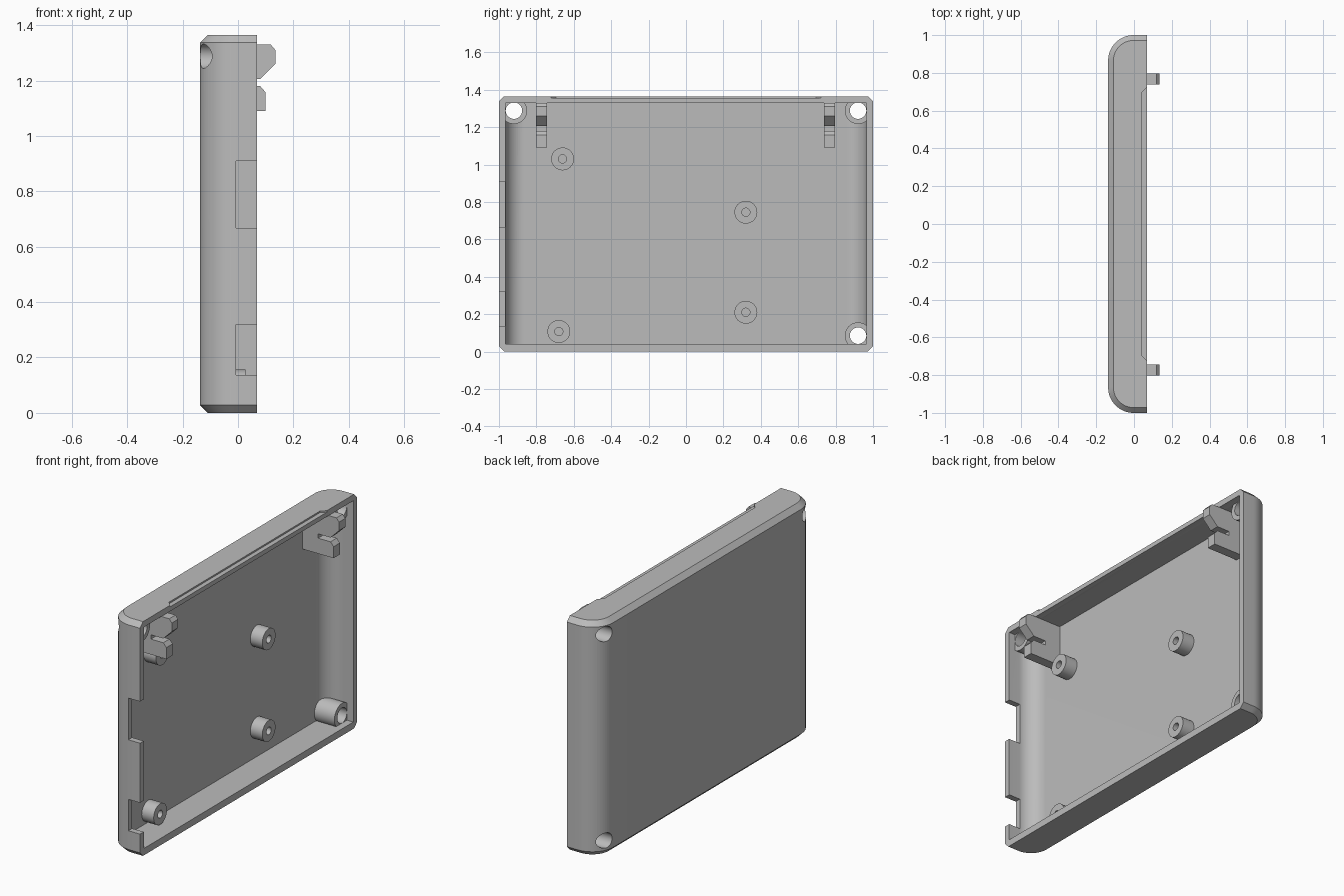
import bpy, bmesh
from math import sin, cos, pi, radians

cube = bpy.data.objects.get("Cube")
if cube:
    bpy.data.objects.remove(cube)

GREY = (0.5, 0.5, 0.5, 1)
grey = bpy.data.materials.new("grey plastic")
grey.use_nodes = True
grey.diffuse_color = GREY
grey.node_tree.nodes["Principled BSDF"].inputs["Base Color"].default_value = GREY

BACK, RIM, HEIGHT = -0.137, 0.068, 1.365
WALL, CHAMFER, FLOOR = 0.035, 0.028, -0.102


def loft(name, rings):
    """Join matching rings of points into a closed solid."""
    bm = bmesh.new()
    loops = [[bm.verts.new(p) for p in ring] for ring in rings]
    for a, b in zip(loops, loops[1:]):
        for i in range(len(a)):
            j = (i + 1) % len(a)
            bm.faces.new((a[i], a[j], b[j], b[i]))
    bm.faces.new(loops[0])
    bm.faces.new(loops[-1])
    bmesh.ops.recalc_face_normals(bm, faces=bm.faces)
    mesh = bpy.data.meshes.new(name)
    bm.to_mesh(mesh)
    bm.free()
    obj = bpy.data.objects.new(name, mesh)
    bpy.context.collection.objects.link(obj)
    mesh.materials.append(grey)
    return obj


def prism(name, pts, axis, lo, hi):
    """Extrude a flat outline along x, y or z."""
    place = {"x": lambda p, t: (t, p[0], p[1]),
             "y": lambda p, t: (p[0], t, p[1]),
             "z": lambda p, t: (p[0], p[1], t)}[axis]
    return loft(name, [[place(p, t) for p in pts] for t in (lo, hi)])


def rod(name, y, z, radius, lo, hi, sides=40):
    circle = [(y + radius * cos(2 * pi * i / sides), z + radius * sin(2 * pi * i / sides))
              for i in range(sides)]
    return prism(name, circle, "x", lo, hi)


def combine(target, tool, operation="DIFFERENCE"):
    """Apply a boolean and discard the tool."""
    mod = target.modifiers.new("boolean", "BOOLEAN")
    mod.operation, mod.object, mod.solver = operation, tool, "EXACT"
    graph = bpy.context.evaluated_depsgraph_get()
    graph.update()
    result = bpy.data.meshes.new_from_object(target.evaluated_get(graph))
    target.modifiers.clear()
    target.data = result
    bpy.data.objects.remove(tool)


def outline(inset, rim, steps=14):
    """Tray section with two rounded back corners."""
    radius, centre_y = 0.135 - inset, 0.865
    centre_x = BACK + 0.135
    half = [(centre_x - radius * sin(a), centre_y + radius * cos(a))
            for a in (pi / 2 * i / steps for i in range(steps + 1))]
    half = [(rim, centre_y + radius)] + half
    return half + [(x, -y) for x, y in reversed(half)]


# Outer body with chamfered ends
levels = [(0, CHAMFER), (CHAMFER, 0), (HEIGHT - CHAMFER, 0), (HEIGHT, CHAMFER)]
shell = loft("case_shell", [[(x, y, z) for x, y in outline(inset, RIM)] for z, inset in levels])

# Cavity, leaving the three corner screw bosses standing
screws = [(0.92, 0.085), (0.92, 1.288), (-0.92, 1.288)]
cavity = prism("cavity_cutter", outline(WALL, 0.2), "z", 0.04, 1.33)
for y, z in screws:
    combine(cavity, rod("boss_cutter", y, z, 0.071, -0.2, 0.027))
combine(shell, cavity)
for y, z in screws:
    combine(shell, rod("screw_hole_cutter", y, z, 0.044, -0.2, 0.03))

# Port notches in the front wall
for low, high in ((0.137, 0.32), (0.667, 0.91)):
    box = [(-0.007, low), (0.1, low), (0.1, high), (-0.007, high)]
    combine(shell, prism("notch_cutter", box, "y", -1.1, -0.95))

# Shallow step along the top rim
step = [(0.041, -0.695), (0.1, -0.755), (0.1, 0.755), (0.041, 0.695)]
combine(shell, prism("step_cutter", step, "z", 1.356, 1.4))

parts = [shell]

# Board standoffs with blind pilot holes
for i, (y, z) in enumerate([(-0.66, 1.03), (0.32, 0.745), (0.32, 0.21), (-0.68, 0.107)], 1):
    post = rod(f"standoff_{i}", y, z, 0.061, FLOOR - 0.01, -0.025)
    combine(post, rod("pilot_cutter", y, z, 0.022, FLOOR, 0.1, 24))
    parts.append(post)

# Snap clips: a fin with a slit, an upper hook and a lower stop
clip = [(FLOOR - 0.01, 1.09), (0.1, 1.09), (0.1, 1.157), (0.08, 1.18), (0, 1.18),
        (0, 1.205), (0.08, 1.205), (0.135, 1.26), (0.135, 1.31), (0.118, 1.33),
        (FLOOR - 0.01, 1.33)]
for side, y in (("front", -0.773), ("back", 0.767)):
    parts.append(prism(f"snap_clip_{side}", clip, "y", y - 0.029, y + 0.029))

for part in parts:
    part.data.shade_smooth()
    part.data.set_sharp_from_angle(angle=radians(25))
